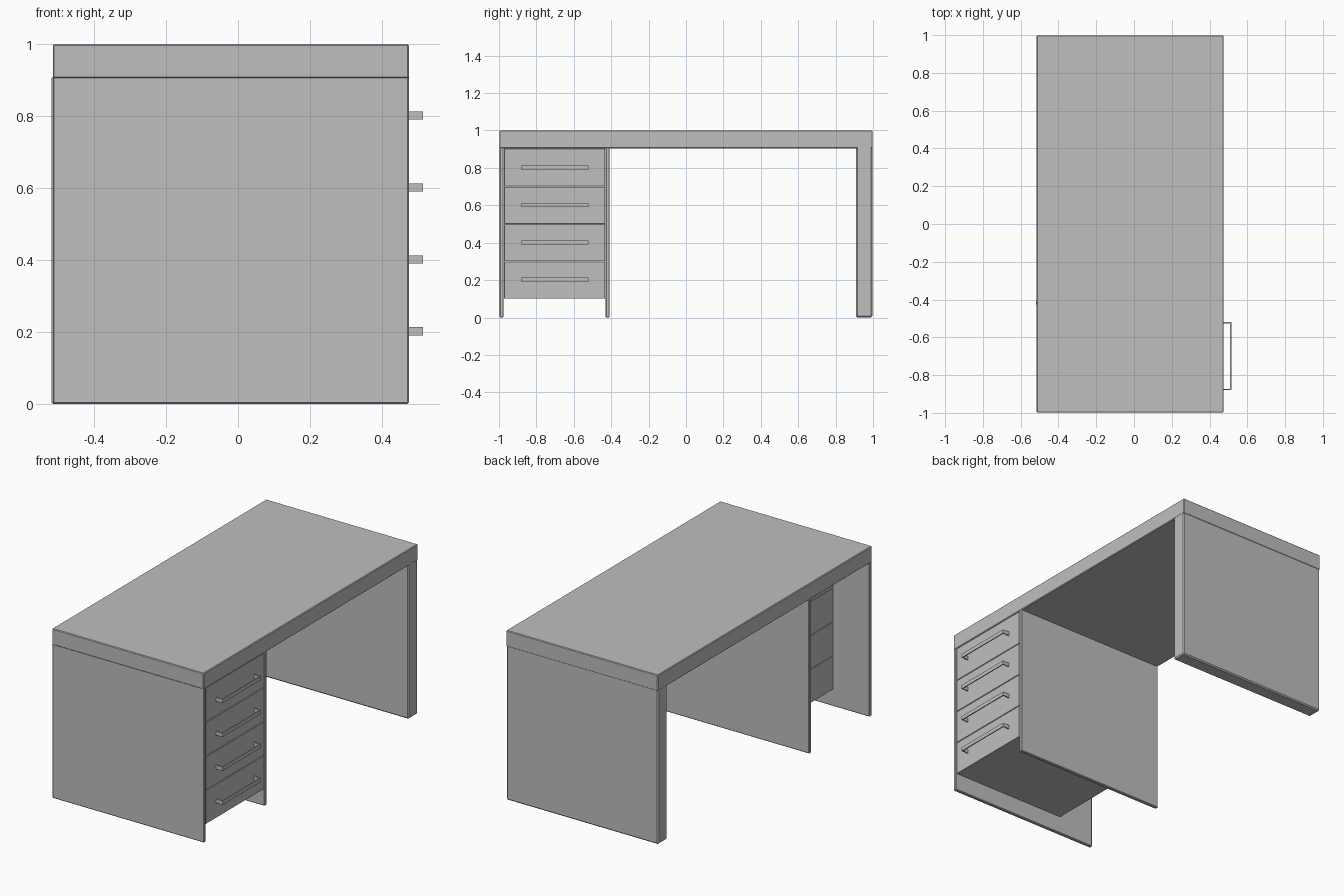
import bpy

cube = bpy.data.objects.get("Cube")
if cube:
    bpy.data.objects.remove(cube, do_unlink=True)

grey = bpy.data.materials.new("plain grey")
grey.use_nodes = True
colour = (0.52, 0.52, 0.52, 1)
grey.diffuse_color = colour
grey.node_tree.nodes["Principled BSDF"].inputs["Base Color"].default_value = colour


def box(name, x, y, z, bevel=0.0):
    """Box spanning the given (low, high) ranges, with optional chamfered edges."""
    spans = (x, y, z)
    bpy.ops.mesh.primitive_cube_add(size=1, location=[sum(s) / 2 for s in spans])
    ob = bpy.context.object
    ob.name = name
    ob.scale = [s[1] - s[0] for s in spans]
    bpy.ops.object.transform_apply(location=False, rotation=False, scale=True)
    ob.data.materials.append(grey)
    if bevel:
        mod = ob.modifiers.new("chamfer", "BEVEL")
        mod.width = bevel
        mod.segments = 1
    return ob


back, front = -0.515, 0.475
under = 0.905

# Desktop and the thick leg at the far end
box("desktop", (back, front), (-0.998, 0.998), (under, 1.0), 0.004)
box("thick_leg", (back, front), (0.91, 0.996), (0, under + 0.01), 0.007)

# Thin panels either side of the drawers
box("outer_panel", (back, front), (-0.996, -0.975), (0, under + 0.005), 0.004)
box("inner_panel", (back - 0.003, front), (-0.43, -0.408), (0, under + 0.005), 0.004)

# Stack of four drawers, each with a thin strap handle
y0, y1 = -0.88, -0.52
strap = 0.006
tip = 0.515
for i in range(4):
    low = 0.1 + 0.2 * i
    high = under if i == 3 else low + 0.2
    box(f"drawer_{i + 1}", (-0.28, front - 0.003), (-0.973, -0.432),
        (low + 0.001, high - 0.001), 0.002)
    z = (low + 0.09, low + 0.113)
    box(f"handle_bar_{i + 1}", (tip - strap, tip), (y0, y1), z)
    for side, y in (("outer", y0), ("inner", y1 - strap)):
        box(f"handle_{side}_post_{i + 1}", (front - 0.006, tip - strap), (y, y + strap), z)
